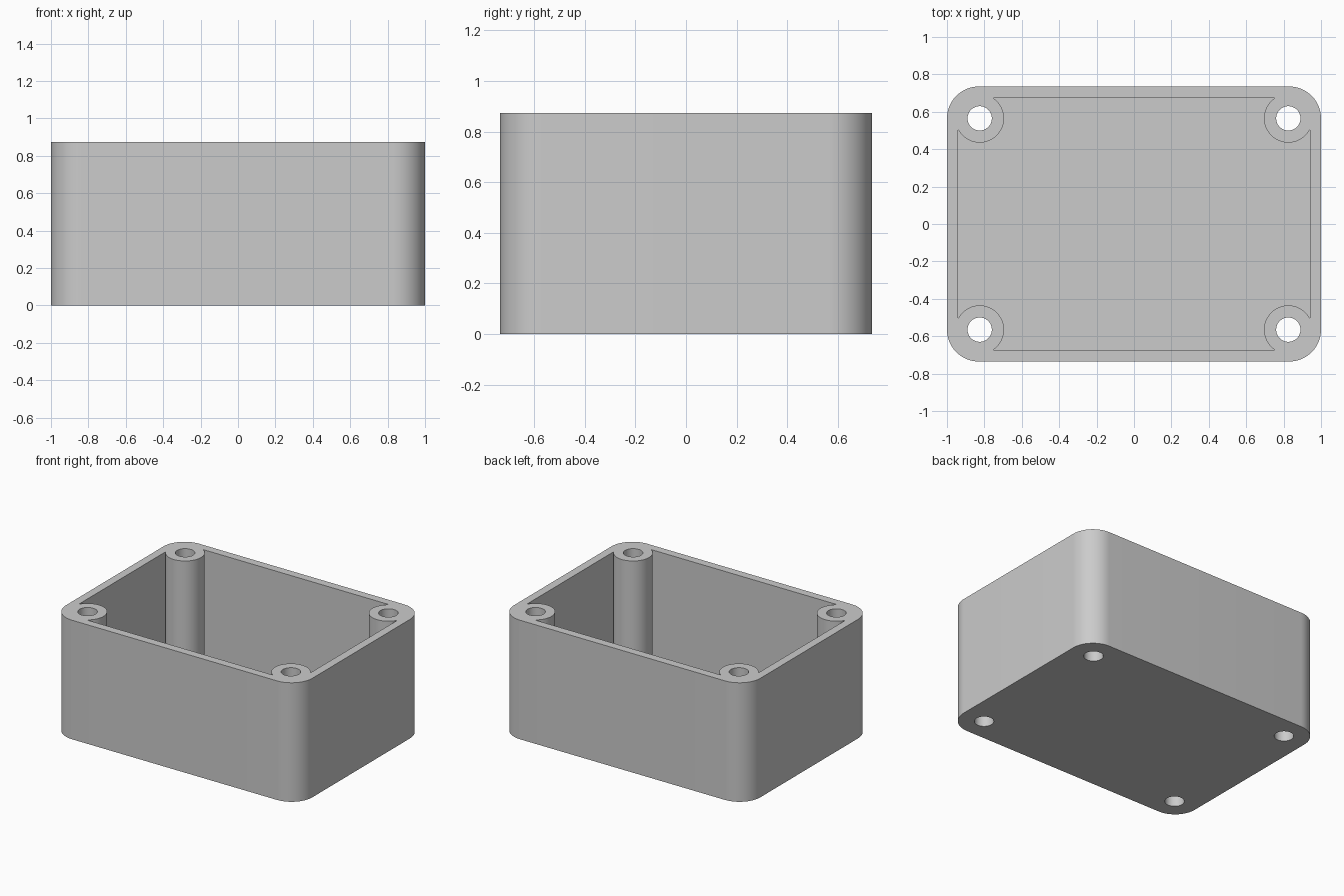
import bpy
import bmesh
from math import cos, sin, pi, radians, acos, asin

cube = bpy.data.objects.get("Cube")
if cube:
    bpy.data.objects.remove(cube, do_unlink=True)

# Main dimensions
HALF_X, HALF_Y, HEIGHT = 1.0, 0.735, 0.873
WALL, FLOOR = 0.06, 0.06
CORNER_R, BOSS_R, HOLE_R = 0.17, 0.13, 0.065
POST_X, POST_Y = 0.825, 0.565
IN_X, IN_Y = HALF_X - WALL, HALF_Y - WALL

grey = bpy.data.materials.new("light grey plastic")
grey.use_nodes = True
colour = (0.6, 0.6, 0.6, 1.0)
grey.diffuse_color = colour
grey.node_tree.nodes["Principled BSDF"].inputs["Base Color"].default_value = colour


def arc(cx, cy, r, start, end, steps):
    return [(cx + r * cos(start + (end - start) * i / steps),
             cy + r * sin(start + (end - start) * i / steps))
            for i in range(steps + 1)]


def prism(name, outlines, bottom, top):
    """Raise closed counter-clockwise outlines into solid prisms."""
    bm = bmesh.new()
    for outline in outlines:
        low = [bm.verts.new((x, y, bottom)) for x, y in outline]
        high = [bm.verts.new((x, y, top)) for x, y in outline]
        bm.faces.new(low[::-1])
        bm.faces.new(high)
        for i in range(len(outline)):
            bm.faces.new((low[i - 1], low[i], high[i], high[i - 1]))
    mesh = bpy.data.meshes.new(name)
    bm.to_mesh(mesh)
    bm.free()
    mesh.materials.append(grey)
    obj = bpy.data.objects.new(name, mesh)
    bpy.context.collection.objects.link(obj)
    return obj


# Corners in counter-clockwise order, with the quarter turn each one starts at
corners = [(1, 1, 0), (-1, 1, 1), (-1, -1, 2), (1, -1, 3)]

# Rounded outer block
outline = []
for sx, sy, q in corners:
    outline += arc(sx * (HALF_X - CORNER_R), sy * (HALF_Y - CORNER_R),
                   CORNER_R, q * pi / 2, (q + 1) * pi / 2, 16)
enclosure = prism("enclosure_body", [outline], 0, HEIGHT)

# Pocket outline: a rectangle with a round bite left at each corner post
side_angle = -acos((IN_X - POST_X) / BOSS_R)
end_angle = -pi - asin((IN_Y - POST_Y) / BOSS_R)
pocket = []
for sx, sy, q in corners:
    bite = [(sx * x, sy * y)
            for x, y in arc(POST_X, POST_Y, BOSS_R, side_angle, end_angle, 32)]
    pocket += bite if sx * sy > 0 else bite[::-1]
pocket_cutter = prism("pocket_cutter", [pocket], FLOOR, HEIGHT + 0.1)

# Screw holes right through the posts
holes = [arc(sx * POST_X, sy * POST_Y, HOLE_R, 0, 2 * pi, 40)[:-1]
         for sx, sy, q in corners]
hole_cutter = prism("screw_hole_cutter", holes, -0.1, HEIGHT + 0.1)

# Cut the block, then discard the cutters
bpy.ops.object.select_all(action="DESELECT")
enclosure.select_set(True)
bpy.context.view_layer.objects.active = enclosure
for cutter in (pocket_cutter, hole_cutter):
    cutter.hide_render = True
    cut = enclosure.modifiers.new(cutter.name, "BOOLEAN")
    cut.operation = "DIFFERENCE"
    cut.solver = "EXACT"
    cut.object = cutter
    bpy.ops.object.modifier_apply(modifier=cut.name)
    bpy.data.objects.remove(cutter, do_unlink=True)

# Smooth curved walls, sharp rims
bpy.ops.object.shade_smooth_by_angle(angle=radians(30))
